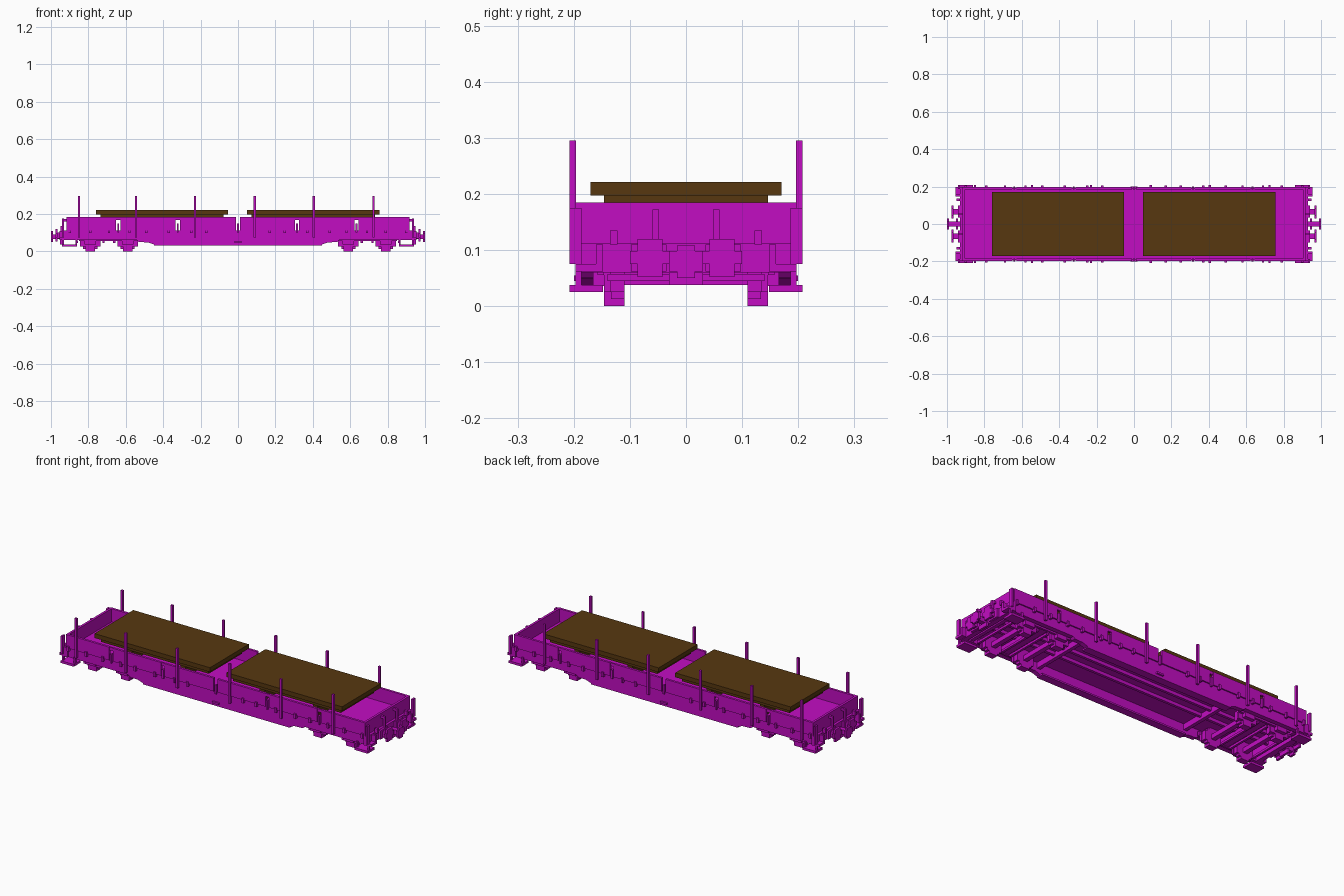
import bpy, bmesh

if "Cube" in bpy.data.objects:
    bpy.data.objects.remove(bpy.data.objects["Cube"])


def material(name, rgb):
    m = bpy.data.materials.new(name)
    m.use_nodes = True
    m.diffuse_color = (*rgb, 1)
    m.node_tree.nodes["Principled BSDF"].inputs["Base Color"].default_value = (*rgb, 1)
    return m


MAGENTA = material("magenta paint", (0.54, 0.004, 0.54))
BROWN = material("brown timber", (0.095, 0.039, 0.005))


def finish(name, bm, mat):
    bmesh.ops.recalc_face_normals(bm, faces=bm.faces)
    mesh = bpy.data.meshes.new(name)
    bm.to_mesh(mesh)
    bm.free()
    mesh.materials.append(mat)
    bpy.context.collection.objects.link(bpy.data.objects.new(name, mesh))


def boxes(name, spans, mat=MAGENTA, mx=False, my=False):
    """One object made of boxes (x0, x1, y0, y1, z0, z1), optionally mirrored in x and y."""
    bm = bmesh.new()
    for x0, x1, y0, y1, z0, z1 in spans:
        for sx in ((1, -1) if mx else (1,)):
            for sy in ((1, -1) if my else (1,)):
                verts = bmesh.ops.create_cube(bm, size=1)["verts"]
                for v in verts:
                    v.co = (sx * (x0 + (v.co.x + 0.5) * (x1 - x0)),
                            sy * (y0 + (v.co.y + 0.5) * (y1 - y0)),
                            z0 + (v.co.z + 0.5) * (z1 - z0))
    finish(name, bm, mat)


def extrude_side(name, outline, y0, y1):
    """Extrude an x-z outline between y0 and y1, on both sides of the wagon."""
    bm = bmesh.new()
    for s in (1, -1):
        face = bm.faces.new([bm.verts.new((x, s * y0, z)) for x, z in outline])
        out = bmesh.ops.extrude_face_region(bm, geom=[face])["geom"]
        for v in out:
            if isinstance(v, bmesh.types.BMVert):
                v.co.y = s * y1
    finish(name, bm, MAGENTA)


# Deck and end beams
boxes("deck", [(-0.93, 0.93, -0.19, 0.19, 0.098, 0.112)])
boxes("end_beam", [(0.905, 0.93, -0.197, 0.197, 0.06, 0.112)], mx=True)
boxes("end_board", [(0.903, 0.916, -0.197, 0.197, 0.112, 0.185)], mx=True)

# Side sills with a deep stepped belly
half = [(0.915, 0.06), (0.54, 0.06), (0.53, 0.05), (0.48, 0.048), (0.45, 0.0375)]
outline = half + [(-x, z) for x, z in reversed(half)] + [(-0.915, 0.112), (0.915, 0.112)]
extrude_side("side_sill", outline, 0.165, 0.19)
extrude_side("belly_flange", [(0.45, 0.031), (0.45, 0.04), (-0.45, 0.04), (-0.45, 0.031)],
             0.148, 0.19)

# Hinged side boards in panels, with a narrow slot at each joint
joints = [-0.64, -0.322, 0.0, 0.316, 0.634]
edges = [-0.915] + joints + [0.915]
panels = []
for i, (a, b) in enumerate(zip(edges, edges[1:])):
    x0 = a + (0.011 if i else 0)
    x1 = b - (0.011 if i < len(joints) else 0)
    panels.append((x0, x1, 0.184, 0.197, 0.112, 0.185))
boxes("side_board", panels, my=True)
posts = [(x - 0.005, x + 0.005, 0.184, 0.2, 0.1, 0.15) for x in joints]
posts += [(x - 0.012, x + 0.012, 0.186, 0.195, 0.168, 0.185) for x in joints if x]
boxes("board_joint_post", posts, my=True)

# Tall stakes and their sockets
stakes = [-0.85, -0.545, -0.23, 0.09, 0.405, 0.725]
boxes("stake", [(x - 0.006, x + 0.006, 0.196, 0.208, 0.075, 0.295) for x in stakes], my=True)

# Hinges and latches along the board foot
hinges = [0.095 + 0.0, 0.17, 0.25, 0.37, 0.49, 0.58, 0.69, 0.79, 0.9]
boxes("hinge", [(x - 0.006, x + 0.006, 0.19, 0.205, 0.098, 0.124) for x in hinges[1:]],
      mx=True, my=True)
boxes("lower_latch", [(-0.02, 0.02, 0.188, 0.2, 0.045, 0.055)], my=True)

# Underframe: centre beams and cross beams
boxes("centre_beam", [(-0.9, 0.9, 0.03, 0.045, 0.08, 0.1)], my=True)
boxes("cross_beam", [(x, x + 0.02, -0.17, 0.17, 0.066, 0.1) for x in (0.45, 0.68, 0.87)], mx=True)

# Bogies: stepped wheels, axles, frames, axle boxes and brake beams
wheels, axles, axle_boxes = [], [], []
for x in (0.59, 0.79):
    for w, h in ((0.05, 0.025), (0.0375, 0.0375), (0.025, 0.05)):
        wheels.append((x - w, x + w, 0.11, 0.134, 0.05 - h, 0.05 + h))
    axles.append((x - 0.0125, x + 0.0125, -0.15, 0.15, 0.0375, 0.0625))
    axle_boxes.append((x - 0.03, x + 0.03, 0.146, 0.166, 0.036, 0.07))
    axle_boxes.append((x - 0.055, x + 0.055, 0.134, 0.146, 0.025, 0.062))
    axle_boxes.append((x - 0.025, x + 0.025, 0.134, 0.146, 0.0, 0.025))
boxes("wheel", wheels, mx=True, my=True)
boxes("axle", axles, mx=True)
boxes("axle_box", axle_boxes, mx=True, my=True)
boxes("bogie_frame", [(0.53, 0.85, 0.146, 0.158, 0.056, 0.08)], mx=True, my=True)
boxes("bogie_bolster", [(0.665, 0.715, -0.15, 0.15, 0.06, 0.085)], mx=True)
boxes("brake_beam", [(x, x + 0.012, -0.14, 0.14, 0.045, 0.057) for x in (0.655, 0.713, 0.855)],
      mx=True)

# Corner footsteps
boxes("footstep", [(0.86, 0.94, 0.148, 0.208, 0.025, 0.0375),
                   (0.86, 0.87, 0.186, 0.197, 0.03, 0.07),
                   (0.93, 0.94, 0.186, 0.197, 0.03, 0.07)], mx=True, my=True)

# Grab rails and brackets on the ends
boxes("end_grab_rail", [(0.93, 0.941, 0.048, 0.06, 0.11, 0.172),
                        (0.916, 0.941, 0.048, 0.06, 0.16, 0.172),
                        (0.93, 0.948, 0.122, 0.135, 0.11, 0.135),
                        (0.93, 0.955, 0.148, 0.16, 0.075, 0.11),
                        (0.93, 0.955, 0.148, 0.197, 0.062, 0.075),
                        (0.93, 0.94, 0.186, 0.208, 0.075, 0.175)], mx=True, my=True)

# Buffers with stepped heads
boxes("buffer", [(0.93, 0.966, 0.05, 0.08, 0.07, 0.1),
                 (0.93, 0.942, 0.035, 0.098, 0.062, 0.11),
                 (0.964, 0.976, 0.03, 0.1, 0.075, 0.098),
                 (0.964, 0.976, 0.042, 0.086, 0.052, 0.12)], mx=True, my=True)

# Centre coupling and hanging hose
boxes("coupling", [(0.93, 0.99, -0.013, 0.013, 0.065, 0.09),
                   (0.988, 1.0, -0.03, 0.03, 0.062, 0.098),
                   (0.988, 1.0, -0.016, 0.016, 0.05, 0.108),
                   (0.94, 0.952, -0.03, 0.03, 0.0375, 0.06)], mx=True)

# Timber load in two stacks
loads, lowers = [], []
for x0, x1 in ((-0.76, -0.053), (0.049, 0.756)):
    loads.append((x0, x1, -0.17, 0.17, 0.197, 0.221))
    lowers.append((x0 + 0.024, x1 - 0.024, -0.146, 0.146, 0.172, 0.197))
    for x in (x0 + 0.18, x1 - 0.2):
        lowers.append((x, x + 0.03, -0.14, 0.14, 0.112, 0.172))
boxes("load_top", loads, BROWN)
boxes("load_base", lowers, BROWN)
